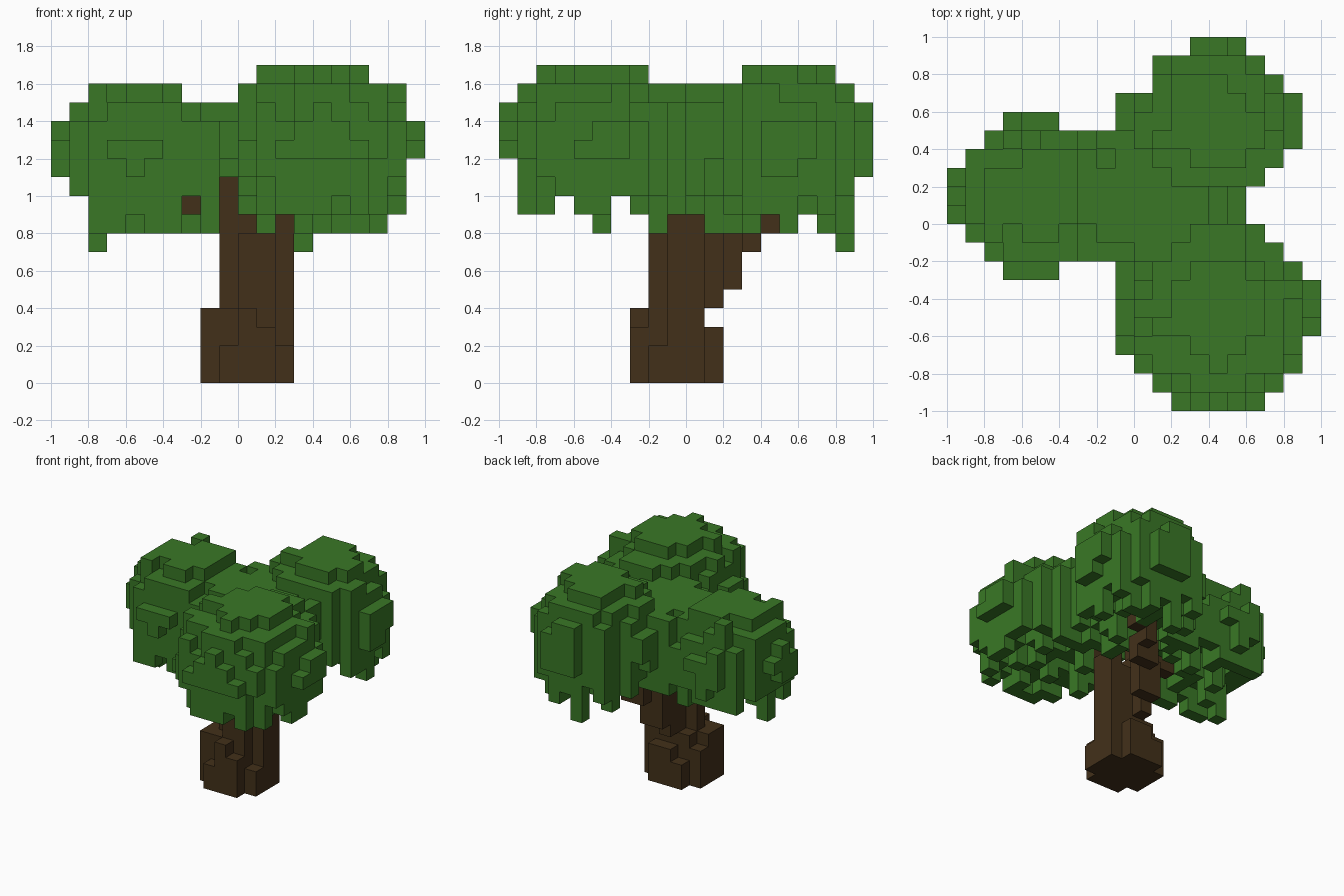
import bpy
import bmesh
import random
from math import sqrt
from mathutils import Vector

random.seed(23)
CELL = 0.1

old = bpy.data.objects.get("Cube")
if old:
    bpy.data.objects.remove(old, do_unlink=True)


def material(name, rgb):
    mat = bpy.data.materials.new(name)
    mat.use_nodes = True
    mat.diffuse_color = (*rgb, 1)
    mat.node_tree.nodes["Principled BSDF"].inputs["Base Color"].default_value = (*rgb, 1)
    return mat


def box(x0, x1, y0, y1, z0, z1):
    return {(x, y, z) for x in range(x0, x1) for y in range(y0, y1) for z in range(z0, z1)}


def limb(start, end):
    """Cells crossed by a straight line, one cell thick."""
    a, b = Vector(start), Vector(end)
    steps = 40
    return {tuple(int(c // 1) for c in a.lerp(b, i / steps)) for i in range(steps + 1)}


def voxel_object(name, cells, mat, hidden_by):
    """Join cells into one blocky shell, keeping only the exposed faces."""
    bm = bmesh.new()
    verts = {}

    def vert(p):
        key = tuple(p)
        if key not in verts:
            verts[key] = bm.verts.new([c * CELL for c in key])
        return verts[key]

    for cell in sorted(cells):
        for axis in range(3):
            for side in (0, 1):
                near = list(cell)
                near[axis] += 2 * side - 1
                if tuple(near) in cells or tuple(near) in hidden_by:
                    continue
                u, v = (axis + 1) % 3, (axis + 2) % 3
                ring = []
                for du, dv in ((0, 0), (1, 0), (1, 1), (0, 1)):
                    p = list(cell)
                    p[axis] += side
                    p[u] += du
                    p[v] += dv
                    ring.append(vert(p))
                bm.faces.new(ring if side else ring[::-1])
    mesh = bpy.data.meshes.new(name)
    bm.to_mesh(mesh)
    bm.free()
    mesh.materials.append(mat)
    obj = bpy.data.objects.new(name, mesh)
    bpy.context.collection.objects.link(obj)
    return obj


# Trunk: flared root collar with uneven column heights
trunk = set()
for x in range(-2, 3):
    for y in range(-3, 2):
        d2 = x * x + (y + 1) ** 2
        if d2 <= 5:
            tall = d2 <= 2 or (x == -2 and y < 0)
            trunk |= box(x, x + 1, y, y + 1, 0, 4 if tall else random.choice((2, 3)))
trunk |= box(0, 1, -3, -2, 0, 4)

# Stem with rounded plan, rising into uneven tips
trunk |= box(-1, 2, -1, 0, 0, 8) | box(0, 2, -2, 1, 0, 8) | box(2, 3, -1, 1, 0, 9)
trunk |= box(-1, 0, -1, 1, 7, 11) | box(0, 1, -1, 1, 8, 9)

# Limbs that carry the crowns
trunk |= box(0, 1, 1, 2, 4, 8) | box(0, 2, 2, 3, 5, 8) | box(1, 3, 3, 4, 7, 9)
trunk |= limb((2.5, 4.2, 8.2), (4, 5.5, 13))
trunk |= limb((-1.5, 0.5, 9), (-2.5, 0.5, 9.5)) | limb((-2.5, 0.5, 9.5), (-5, 1.5, 13))
trunk |= limb((1.5, -1.2, 8), (4, -4, 13))

# Crowns: centre x, centre y, radius, rim height, dome height, x squash
crowns = [
    (-5.5, 1.5, 4.2, 12.5, 3.8, 1.0),
    (4.5, -4.5, 5.43, 12, 5.3, 1.0),
    (4, 5.5, 4.7, 12, 5.3, 1.0),
    (0.5, 1.5, 4.3, 12.3, 3, 0.8),
]
# Ragged outline of the leaves, one value per row or column of cells
row_start = [2, 1, 0, -1, -1, -1, -1, -7, -8, -9, -10, -10, -10, -9, -8, -7, -1, 1, 1, 3]
row_end = [7, 8, 9, 9, 10, 10, 10, 9, 8, 7, 6, 6, 7, 8, 9, 9, 9, 8, 7, 6]
row_floor = [12, 9, 9, 10, 9, 8, 10, 9, 8, 8, 8, 8, 8, 8, 9, 7, 9, 8, 7, 11]
column_floor = [11, 10, 7, 8, 8, 8, 7, 8, 8, 8, 9, 8, 9, 7, 8, 8, 8, 8, 9, 12]
row_top = [15, 16] + [17] * 6 + [16] * 5 + [17] * 5 + [16, 15]
column_top = [15] * 2 + [16] * 5 + [15] * 2 + [16] * 2 + [17] * 6 + [16] * 2 + [15]
long_strands = [(-8, 0), (-4, 5), (3, 8)]
short_strands = [(-7, 0), (-6, 2), (-2, -2), (1, -5), (3, -2), (3, 1), (3, 2), (4, 3), (5, 7), (6, 7), (7, 5)]

leaves = set()
for x in range(-10, 10):
    for y in range(-10, 10):
        i, j = x + 10, y + 10
        if not row_start[j] <= x < row_end[j]:
            continue
        tops, closeness = [], []
        for cx, cy, r, rim, dome, squash in crowns:
            t = sqrt(((x + 0.5 - cx) * squash) ** 2 + (y + 0.5 - cy) ** 2) / r
            if t <= 1:
                rough = random.uniform(-1.3, 1.3) * t * t
                tops.append(round(rim + dome * sqrt(1 - t * t) + rough))
                closeness.append(t)
        if not tops:
            continue
        t = min(closeness)
        # Short rim, hanging strands behind it, hollow underside
        if t > 0.9:
            bottom = random.choice((10, 11, 11, 12))
        elif t > 0.68:
            bottom = random.choice((8, 8, 9, 9, 10, 10))
        else:
            bottom = random.choice((9, 10, 10, 11, 11))
        if (x, y) in short_strands:
            bottom = 8
        bottom = max(bottom, row_floor[j], column_floor[i])
        if (x, y) in long_strands:
            bottom = 7
        # Keep the stem and its tips clear of hanging leaves
        if x > 2 and y in (-1, 0):
            bottom = max(bottom, 9)
        if y < 0 and x == -1:
            bottom = max(bottom, 11)
        if y < 0 and x == -3:
            bottom = max(bottom, 10)
        top = max(min(max(tops), row_top[j], column_top[i]), bottom + 1)
        leaves |= box(x, x + 1, y, y + 1, bottom, top)
leaves -= trunk

bark = material("bark_brown", (0.055, 0.030, 0.010))
leaf = material("leaf_green", (0.041, 0.187, 0.019))
voxel_object("trunk", trunk, bark, leaves)
voxel_object("canopy", leaves, leaf, trunk)
